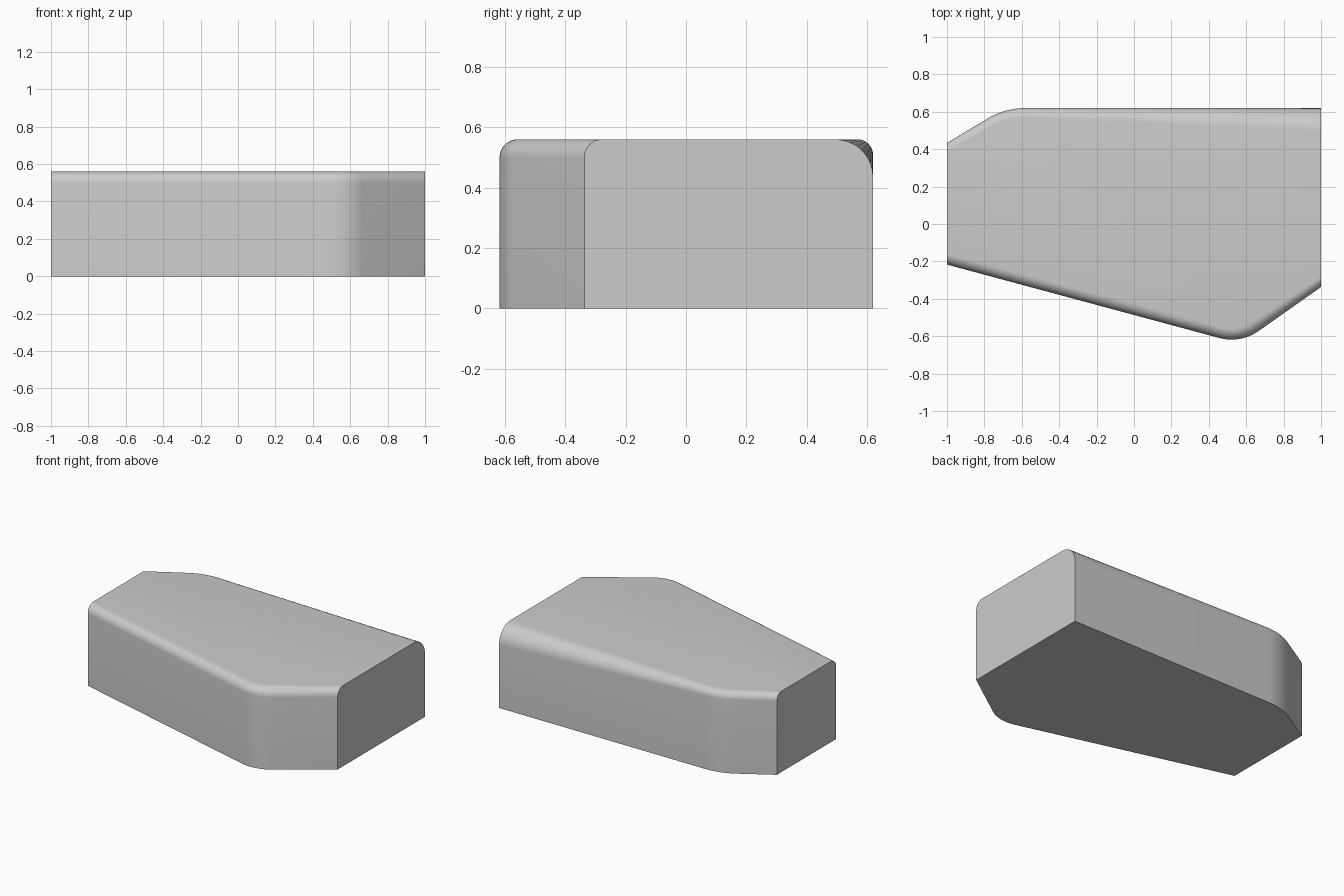
import bpy, bmesh, math
from mathutils import Vector

if "Cube" in bpy.data.objects:
    bpy.data.objects.remove(bpy.data.objects["Cube"])

HEIGHT = 0.56
ARC_STEPS = 8


def rounded_path(a, corner, b, radius, steps=10):
    """Points with inward normals along a-corner-b, corner rounded (counter-clockwise)."""
    a, corner, b = Vector(a), Vector(corner), Vector(b)
    d1, d2 = (corner - a).normalized(), (b - corner).normalized()
    n1 = Vector((-d1.y, d1.x))
    turn = d1.angle(d2)
    start = corner - d1 * radius * math.tan(turn / 2)
    centre = start + n1 * radius
    arc = []
    for i in range(steps + 1):
        t = turn * i / steps
        n = Vector((n1.x * math.cos(t) - n1.y * math.sin(t),
                    n1.x * math.sin(t) + n1.y * math.cos(t)))
        arc.append((centre - n * radius, n))
    # the cut ends stay in their flat end planes
    end_n = Vector((0, 1 if corner.y < 0 else -1))
    return [(a, end_n)] + arc + [(b, end_n)]


# Side walls: front with an even edge round, back with a growing one
front = [(p, n, 0.06) for p, n in
         rounded_path((-1, -0.217), (0.57, -0.64), (1, -0.337), 0.25)]
back = [(p, n, 0.05 + 0.075 * max(0, (p.x + 0.6) / 1.6)) for p, n in
        rounded_path((1, 0.62), (-0.69, 0.62), (-1, 0.434), 0.4)]

bm = bmesh.new()


def wall(path):
    """Rib columns from the base up over the rounded top edge."""
    cols = []
    for p, n, r in path:
        col = [bm.verts.new((p.x, p.y, 0))]
        for k in range(ARC_STEPS + 1):
            t = math.pi / 2 * k / ARC_STEPS
            q = p + n * r * (1 - math.cos(t))
            col.append(bm.verts.new((q.x, q.y, HEIGHT - r + r * math.sin(t))))
        cols.append(col)
    for c, d in zip(cols, cols[1:]):
        for k in range(len(c) - 1):
            bm.faces.new((c[k], d[k], d[k + 1], c[k + 1]))
    return cols


f, b = wall(front), wall(back)

# Top, base and flat end faces
bm.faces.new([c[-1] for c in f + b])
bm.faces.new([c[0] for c in reversed(f + b)])
bm.faces.new(f[-1][::-1] + b[0])
bm.faces.new(b[-1][::-1] + f[0])
bmesh.ops.recalc_face_normals(bm, faces=bm.faces)

mesh = bpy.data.meshes.new("rounded_block")
bm.to_mesh(mesh)
bm.free()
block = bpy.data.objects.new("rounded_block", mesh)
bpy.context.collection.objects.link(block)
bpy.context.view_layer.objects.active = block
block.select_set(True)
bpy.ops.object.shade_smooth_by_angle(angle=math.radians(30))
